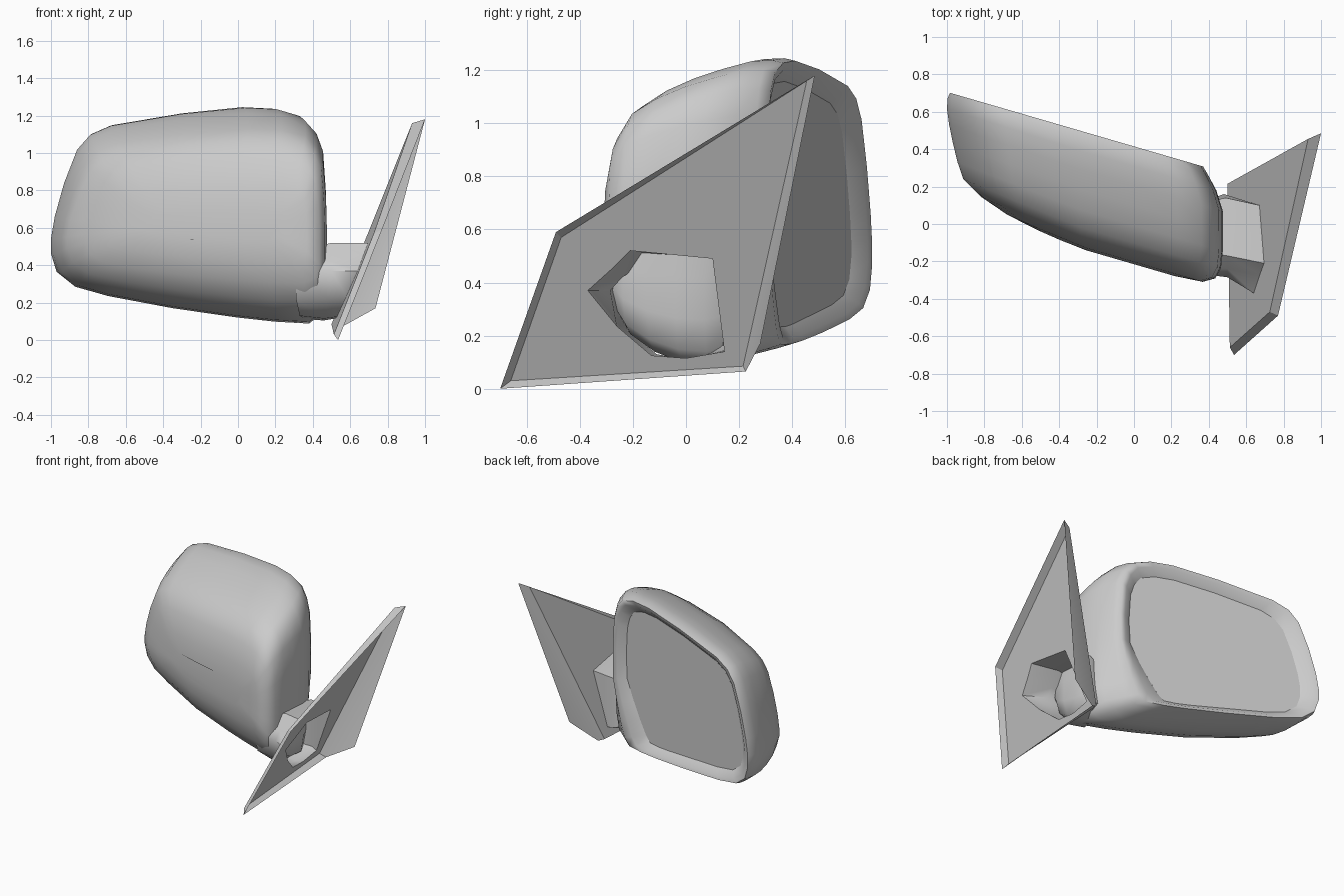
import bpy, bmesh

if "Cube" in bpy.data.objects:
    bpy.data.objects.remove(bpy.data.objects["Cube"])


def make_object(name, bm, angle=0.8):
    bmesh.ops.recalc_face_normals(bm, faces=bm.faces)
    me = bpy.data.meshes.new(name)
    bm.to_mesh(me)
    bm.free()
    ob = bpy.data.objects.new(name, me)
    bpy.context.collection.objects.link(ob)
    bpy.ops.object.select_all(action='DESELECT')
    ob.select_set(True)
    bpy.context.view_layer.objects.active = ob
    bpy.ops.object.shade_smooth_by_angle(angle=angle)
    return ob


def loft(bm, rings):
    loops = [[bm.verts.new(p) for p in r] for r in rings]
    for a, b in zip(loops, loops[1:]):
        n = len(a)
        for i in range(n):
            j = (i + 1) % n
            bm.faces.new((a[i], a[j], b[j], b[i]))
    return loops


# Housing: outline seen from the front, shrunk ring by ring towards the nose
outline = [(-1, .46), (-1, .54), (-.98, .66), (-.93, .84), (-.86, 1.02), (-.79, 1.1),
           (-.68, 1.148), (-.3, 1.212), (.05, 1.245), (.23, 1.237), (.36, 1.2), (.42, 1.13),
           (.455, 1.03), (.47, .8), (.475, .6), (.475, .42), (.475, .26), (.45, .14),
           (.38, .088), (.2, .098), (0, .12), (-.35, .17), (-.7, .235), (-.88, .285), (-.97, .36)]
CX, CZ, DEPTH = -.2, .6, .63


def back_y(x):
    return .415 - .291 * x


def taper(x, z, amount):
    # the rear opening narrows at its lower inner corner
    low = min(1, max(0, (.65 - z) / .4))
    return x - amount * low ** 1.3 * max(0, (x + .3) / .65)


def ring(f, left, right, top, bottom):
    pts = []
    for x, z in outline:
        dx, dz = x - CX, z - CZ
        x2 = CX + dx * (left if dx < 0 else right)
        # the lower rim rises towards the inner end
        low = bottom - .05 * dx / .67 * max(0, 1 - f / .33)
        z2 = CZ + dz * (top if dz > 0 else low)
        x2 = taper(x2, z2, .1 * max(0, 1 - f / .2))
        depth = DEPTH - .15 * max(0, -.3 - x2)
        pts.append((x2, back_y(x2) - depth * f, z2))
    return pts


def inset(base, s, recess, amount):
    pts = []
    for x, y, z in base:
        x2, z2 = -.3 + (x + .3) * s, .66 + (z - .66) * s
        x2 = taper(x2, z2, amount)
        pts.append((x2, back_y(x2) - recess, z2))
    return pts


# depth fraction, then scale to the left, right, top and bottom
profile = [(0, .98, .85, .985, .89), (.06, .995, .89, 1, .915), (.17, 1, .95, .995, .95),
           (.33, .985, 1, .95, 1), (.5, .96, 1, .895, .98), (.67, .93, 1, .82, .9),
           (.82, .89, .985, .725, .77), (.92, .77, .94, .57, .58), (.98, .6, .84, .34, .36),
           (1, .4, .62, .14, .14)]
body = [ring(*p) for p in profile]
rim = body[0]
rings = [inset(rim, .86, .055, .14), inset(rim, .95, .008, .05)] + body
bm = bmesh.new()
loops = loft(bm, rings)
bm.faces.new(loops[-1])
make_object("mirror_housing", bm, 1.2)

# Mirror glass
bm = bmesh.new()
bm.faces.new([bm.verts.new(p) for p in inset(rim, .865, .052, .14)])
make_object("mirror_glass", bm)


# Mounting plate: leaning panel with a hole, turned edge and a rear flap
def panel_x(y, z):
    return .5 - .04 * (y + .66) + .41 * z


def on_panel(pts):
    return [(panel_x(y, z), y, z) for y, z in pts]


hole = [(-.37, .37), (-.27, .46), (-.21, .52), (.10, .49), (.145, .14),
        (0, .115), (-.13, .125), (-.26, .235)]
inner = on_panel([(-.66, .03), (-.47, .57), (.455, 1.16), (.215, .085)])
outer = [(.535, -.7, 0), (.77, -.49, .59), (1, .485, 1.18), (.545, .225, .065)]
bm = bmesh.new()
loops = loft(bm, [outer, inner])
hv = [bm.verts.new(p) for p in on_panel(hole)]
edges = [bm.edges.new((hv[i], hv[(i + 1) % len(hv)])) for i in range(len(hv))]
iv = loops[1]
edges += [bm.edges.get((iv[i], iv[(i + 1) % 4])) for i in range(4)]
bmesh.ops.triangle_fill(bm, edges=edges, use_beauty=True)
corner = bm.verts.new((.735, .28, .17))
bm.faces.new((loops[0][2], corner, loops[0][3]))
make_object("mounting_plate", bm, .3)

# Hollow neck: flows from the plate hole into the lower front of the housing
mid = [(.5, -.285, .37), (.5, -.24, .42), (.5, -.17, .52), (.49, .14, .5),
       (.48, .16, .15), (.46, 0, .105), (.46, -.13, .115), (.48, -.25, .22)]
end = [(.31, -.26, .37), (.31, -.25, .42), (.36, -.15, .48), (.4, .12, .47),
       (.4, .13, .17), (.36, 0, .11), (.33, -.11, .13), (.31, -.22, .22)]
bm = bmesh.new()
loops = loft(bm, [on_panel(hole), mid, end])
make_object("neck", bm, .8)
